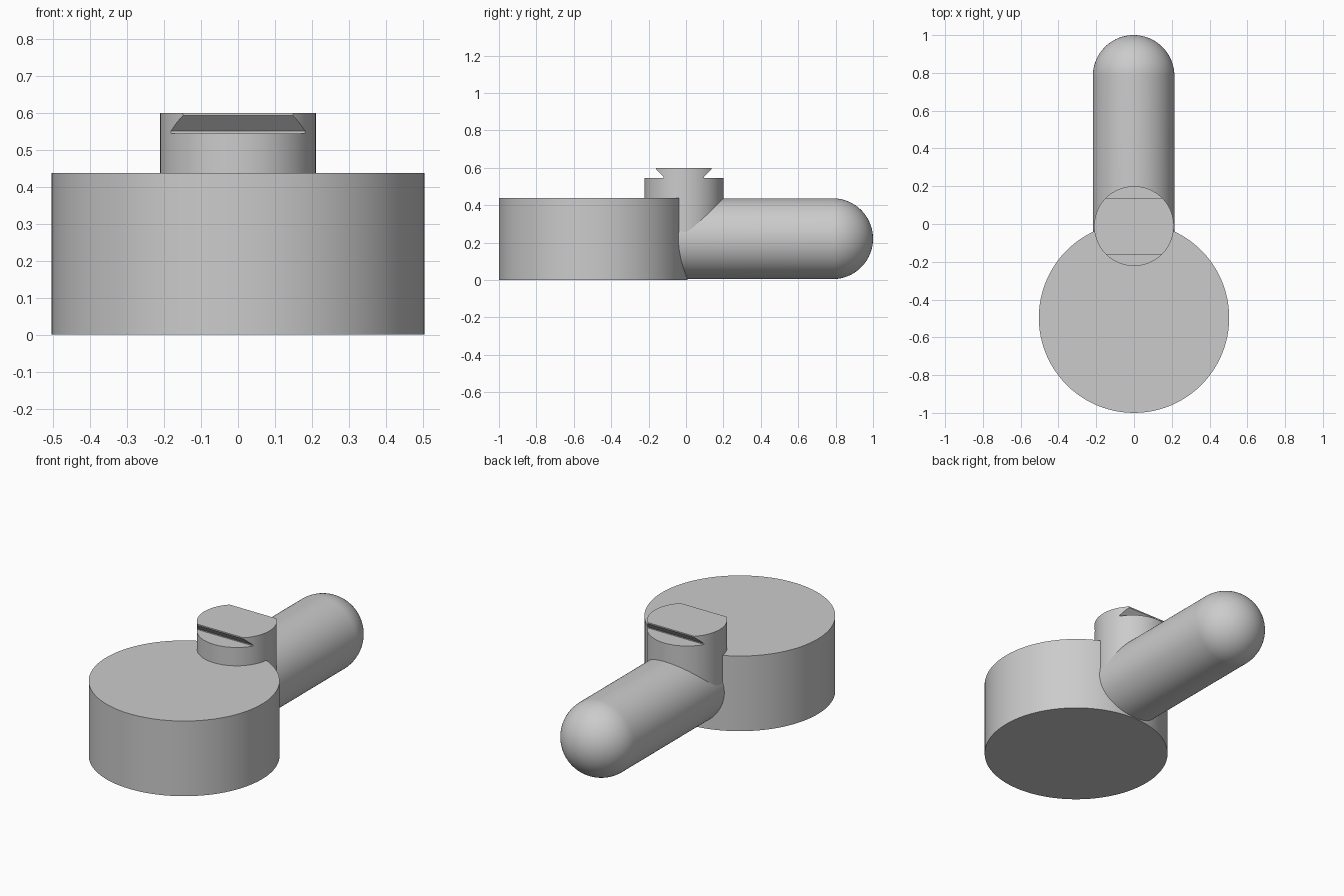
import bpy, bmesh, math
from mathutils import Matrix, Vector

cube = bpy.data.objects.get("Cube")
if cube:
    bpy.data.objects.remove(cube, do_unlink=True)

grey = bpy.data.materials.new("plain_grey")
grey.use_nodes = True
colour = (0.6, 0.6, 0.6, 1)
grey.diffuse_color = colour
grey.node_tree.nodes["Principled BSDF"].inputs["Base Color"].default_value = colour


def make_object(name, bm):
    bmesh.ops.recalc_face_normals(bm, faces=bm.faces)
    mesh = bpy.data.meshes.new(name)
    bm.to_mesh(mesh)
    bm.free()
    mesh.materials.append(grey)
    obj = bpy.data.objects.new(name, mesh)
    bpy.context.collection.objects.link(obj)
    return obj


def lathe(name, profile, location, tilt=0, steps=96):
    """Spin (radius, height) points about z, tilt about x, then place."""
    bm = bmesh.new()
    verts = [bm.verts.new((r, 0, h)) for r, h in profile]
    edges = [bm.edges.new(pair) for pair in zip(verts, verts[1:])]
    bmesh.ops.spin(bm, geom=verts + edges, cent=(0, 0, 0), axis=(0, 0, 1),
                   angle=math.tau, steps=steps, use_duplicate=False)
    bmesh.ops.remove_doubles(bm, verts=bm.verts, dist=1e-5)
    bm.transform(Matrix.Translation(location) @ Matrix.Rotation(tilt, 4, "X"))
    return make_object(name, bm)


def cylinder(name, radius, bottom, top, y):
    return lathe(name, [(0, bottom), (radius, bottom), (radius, top), (0, top)], (0, y, 0))


def groove_cutter(side, y):
    """Prism along x that undercuts one side of the dovetail."""
    outline = [(0.149, 0.65), (0.149, 0.593), (0.107, 0.551),
               (0.107, 0.545), (0.3, 0.545), (0.3, 0.65)]
    bm = bmesh.new()
    face = bm.faces.new([bm.verts.new((-0.4, y + side * d, z)) for d, z in outline])
    ext = bmesh.ops.extrude_face_region(bm, geom=[face])
    moved = [v for v in ext["geom"] if isinstance(v, bmesh.types.BMVert)]
    bmesh.ops.translate(bm, verts=moved, vec=Vector((0.8, 0, 0)))
    return make_object("groove_cutter", bm)


# Broad round base
base = cylinder("round_base", 0.504, 0, 0.438, -0.496)

# Horizontal handle with a domed end
r = 0.216
dome = [(r * math.cos(a), 0.784 + r * math.sin(a))
        for a in (i * math.pi / 48 for i in range(24))]
handle = lathe("handle", [(0, -0.06), (r, -0.06)] + dome + [(0, 1)],
               (-0.002, 0, 0.221), tilt=-math.pi / 2)

# Upright post, undercut on both sides to leave a dovetail
post = cylinder("dovetail_post", 0.211, 0.222, 0.6, -0.011)
for side in (-1, 1):
    cutter = groove_cutter(side, -0.012)
    cutter.hide_render = True
    cutter.hide_viewport = True
    cut = post.modifiers.new("groove", "BOOLEAN")
    cut.operation = "DIFFERENCE"
    cut.solver = "EXACT"
    cut.object = cutter

# Bake the grooves, then drop the cutters
bpy.context.view_layer.update()
baked = bpy.data.meshes.new_from_object(post.evaluated_get(bpy.context.evaluated_depsgraph_get()))
post.modifiers.clear()
post.data = baked
for obj in [o for o in bpy.data.objects if o.name.startswith("groove_cutter")]:
    bpy.data.objects.remove(obj, do_unlink=True)

# Smooth round sides, crisp rims
for obj in (base, handle, post):
    bpy.ops.object.select_all(action="DESELECT")
    obj.select_set(True)
    bpy.context.view_layer.objects.active = obj
    bpy.ops.object.shade_smooth_by_angle(angle=math.radians(30))
